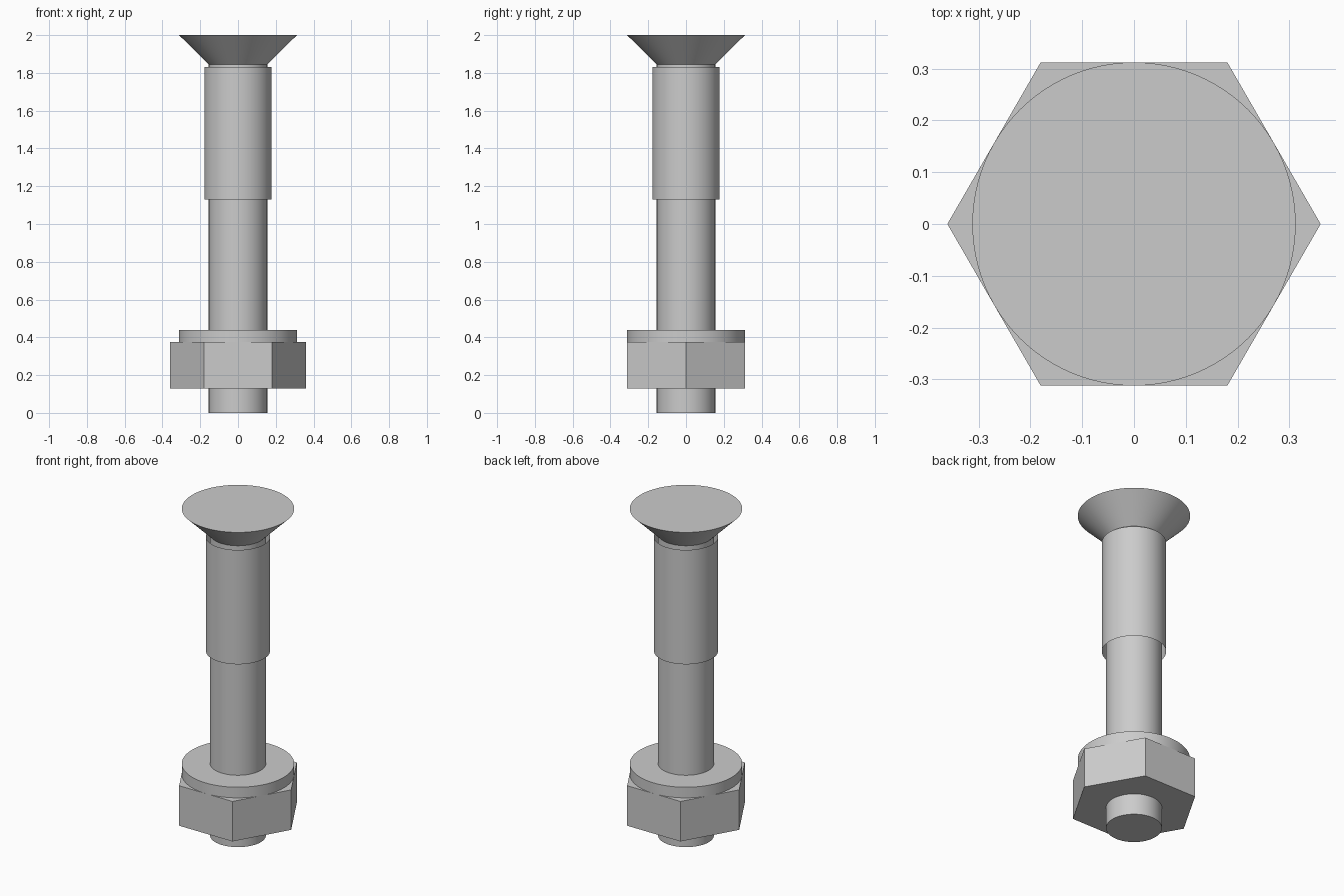
import bpy
import bmesh
import math

cube = bpy.data.objects.get("Cube")
if cube:
    bpy.data.objects.remove(cube, do_unlink=True)

# One plain steel colour
steel = bpy.data.materials.new("steel grey")
steel.use_nodes = True
colour = (0.6, 0.6, 0.6, 1)
steel.diffuse_color = colour
steel.node_tree.nodes["Principled BSDF"].inputs["Base Color"].default_value = colour


def lathe(name, profile, sides=96, closed=False):
    """Revolve (radius, height) points about z; end rings are capped unless
    the profile is a closed loop or the part is an open sleeve."""
    bm = bmesh.new()
    rings = []
    for r, z in profile:
        rings.append([bm.verts.new((r * math.cos(2 * math.pi * i / sides),
                                    r * math.sin(2 * math.pi * i / sides), z))
                      for i in range(sides)])
    pairs = list(zip(rings, rings[1:]))
    if closed:
        pairs.append((rings[-1], rings[0]))
    for low, high in pairs:
        for i in range(sides):
            j = (i + 1) % sides
            bm.faces.new((low[i], low[j], high[j], high[i]))
    if not closed and name != "sleeve":
        bm.faces.new(rings[0][::-1])
        bm.faces.new(rings[-1])
    mesh = bpy.data.meshes.new(name)
    bm.to_mesh(mesh)
    bm.free()
    mesh.materials.append(steel)
    obj = bpy.data.objects.new(name, mesh)
    bpy.context.collection.objects.link(obj)
    bpy.ops.object.select_all(action="DESELECT")
    obj.select_set(True)
    bpy.context.view_layer.objects.active = obj
    bpy.ops.object.shade_smooth_by_angle(angle=math.radians(30))
    return obj


def ring(name, inner, outer, bottom, top, sides=96):
    return lathe(name, [(inner, bottom), (outer, bottom), (outer, top),
                        (inner, top)], sides, closed=True)


SHAFT = 0.155
HEAD = 0.312
NUT_CORNER = HEAD / math.cos(math.pi / 6)

# Shaft and countersunk head in one turned piece
lathe("bolt", [(SHAFT, 0), (SHAFT, 1.845), (HEAD, 2)])

# Thin open sleeve around the upper shaft
lathe("sleeve", [(0.178, 1.13), (0.178, 1.83)])

# Washer resting on the hexagonal nut
ring("washer", SHAFT, HEAD, 0.375, 0.44)
ring("nut", SHAFT * 0.8, NUT_CORNER, 0.13, 0.375, sides=6)
